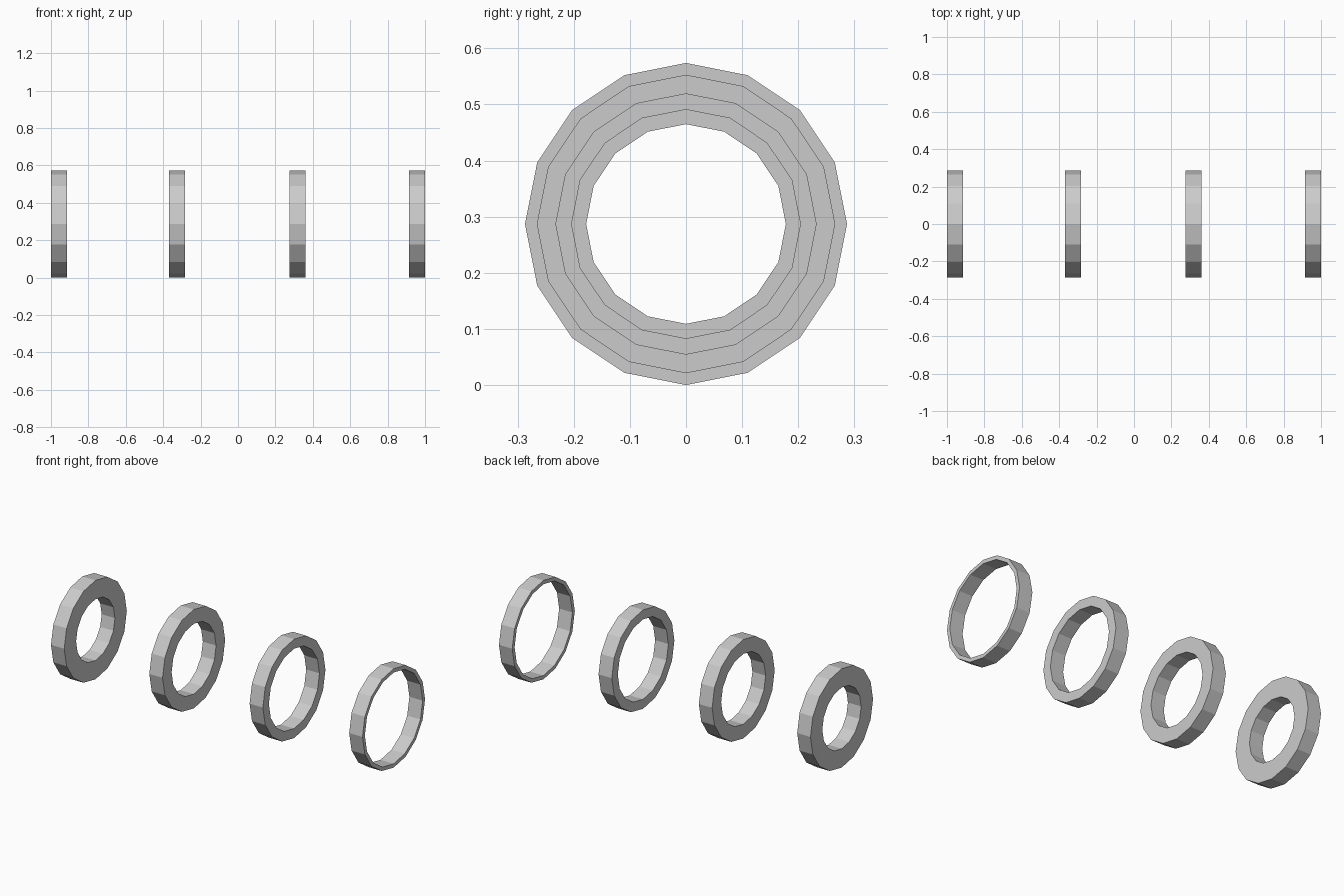
import bpy, bmesh
from math import cos, sin, tau

if "Cube" in bpy.data.objects:
    bpy.data.objects.remove(bpy.data.objects["Cube"])

SIDES = 16
OUTER = 0.287
HALF_WIDTH = 0.0425


def make_ring(name, x, inner):
    """Flat-sided ring with its axis along x, resting on the floor."""
    bm = bmesh.new()
    profile = [(-HALF_WIDTH, OUTER), (HALF_WIDTH, OUTER),
               (HALF_WIDTH, inner), (-HALF_WIDTH, inner)]
    # Spin the rectangular section around the axis
    loops = []
    for i in range(SIDES):
        a = tau * i / SIDES
        loops.append([bm.verts.new((px, r * cos(a), r * sin(a))) for px, r in profile])
    for i in range(SIDES):
        p, q = loops[i], loops[(i + 1) % SIDES]
        for j in range(4):
            k = (j + 1) % 4
            bm.faces.new((p[j], p[k], q[k], q[j]))
    bmesh.ops.recalc_face_normals(bm, faces=bm.faces)
    mesh = bpy.data.meshes.new(name)
    bm.to_mesh(mesh)
    bm.free()
    obj = bpy.data.objects.new(name, mesh)
    obj.location = (x, 0, OUTER)
    bpy.context.collection.objects.link(obj)


# Four rings in a row, thickest wall on the left
for name, x, inner in [("thick_ring", -0.9575, 0.178),
                       ("medium_ring", -0.326, 0.204),
                       ("slim_ring", 0.318, 0.232),
                       ("thin_ring", 0.9575, 0.265)]:
    make_ring(name, x, inner)
